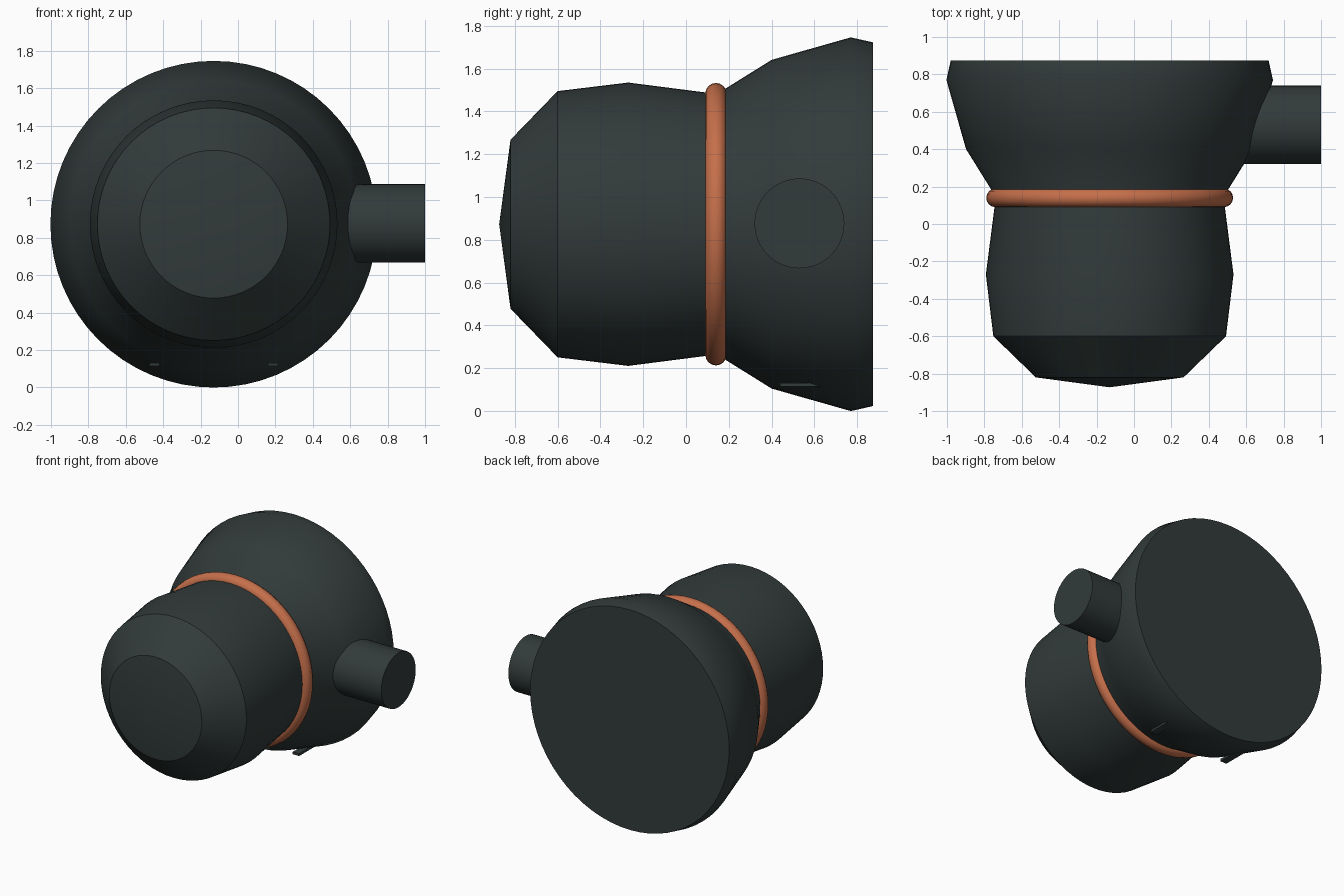
import bpy
import math
from mathutils import Matrix

cube = bpy.data.objects.get("Cube")
if cube:
    bpy.data.objects.remove(cube, do_unlink=True)

AXIS_X, AXIS_Z = -0.13, 0.873


def material(name, rgb):
    m = bpy.data.materials.new(name)
    m.use_nodes = True
    m.diffuse_color = (*rgb, 1)
    bsdf = next(n for n in m.node_tree.nodes if n.type == 'BSDF_PRINCIPLED')
    bsdf.inputs["Base Color"].default_value = (*rgb, 1)
    return m


dark = material("dark slate", (0.032, 0.044, 0.043))
copper = material("copper orange", (0.56, 0.16, 0.07))


def finish(name, mat, smooth=True):
    ob = bpy.context.object
    ob.name = name
    ob.data.materials.append(mat)
    if smooth:
        bpy.ops.object.shade_smooth_by_angle(angle=math.radians(32))
    return ob


def lathe(name, profile, mat, segments=64):
    """Revolve (radius, y) points round the horizontal body axis."""
    verts, faces = [], []
    for r, y in profile:
        for i in range(segments):
            a = math.tau * i / segments
            verts.append((AXIS_X + r * math.cos(a), y, AXIS_Z + r * math.sin(a)))
    for k in range(len(profile) - 1):
        for i in range(segments):
            j = (i + 1) % segments
            a, b = k * segments, (k + 1) * segments
            faces.append((a + i, a + j, b + j, b + i))
    # pointed nose and flat back
    tip = len(verts)
    verts.append((AXIS_X, -0.873, AXIS_Z))
    faces += [(tip, (i + 1) % segments, i) for i in range(segments)]
    faces.append(tuple(range(tip - segments, tip)))
    mesh = bpy.data.meshes.new(name)
    mesh.from_pydata(verts, [], faces)
    ob = bpy.data.objects.new(name, mesh)
    bpy.context.collection.objects.link(ob)
    bpy.ops.object.select_all(action='DESELECT')
    ob.select_set(True)
    bpy.context.view_layer.objects.active = ob
    bpy.ops.object.mode_set(mode='EDIT')
    bpy.ops.mesh.select_all(action='SELECT')
    bpy.ops.mesh.normals_make_consistent(inside=False)
    bpy.ops.object.mode_set(mode='OBJECT')
    return finish(name, mat)


# Main body: rounded front barrel flaring into the wide back bell
lathe("body", [(0.395, -0.82), (0.622, -0.6), (0.662, -0.27), (0.612, 0.12),
               (0.612, 0.15), (0.768, 0.4), (0.873, 0.77), (0.85, 0.873)], dark)

# Ring around the waist
bpy.ops.mesh.primitive_torus_add(major_radius=0.61, minor_radius=0.05,
                                 major_segments=64, minor_segments=16,
                                 location=(AXIS_X, 0.14, AXIS_Z),
                                 rotation=(math.pi / 2, 0, 0))
finish("waist_ring", copper)

# Side stub
bpy.ops.mesh.primitive_cylinder_add(radius=0.21, depth=0.5, vertices=48,
                                    location=(0.75, 0.53, 0.877),
                                    rotation=(0, math.pi / 2, 0))
finish("side_stub", dark)

# Two thin tabs under the bell
for side, sign in (("left", 1), ("right", -1)):
    bpy.ops.mesh.primitive_cube_add(size=1, location=(AXIS_X + sign * 0.317, 0.56, 0.123))
    bpy.context.object.data.transform(Matrix.Diagonal((0.055, 0.24, 0.018, 1)))
    finish(side + "_tab", dark, smooth=False)
